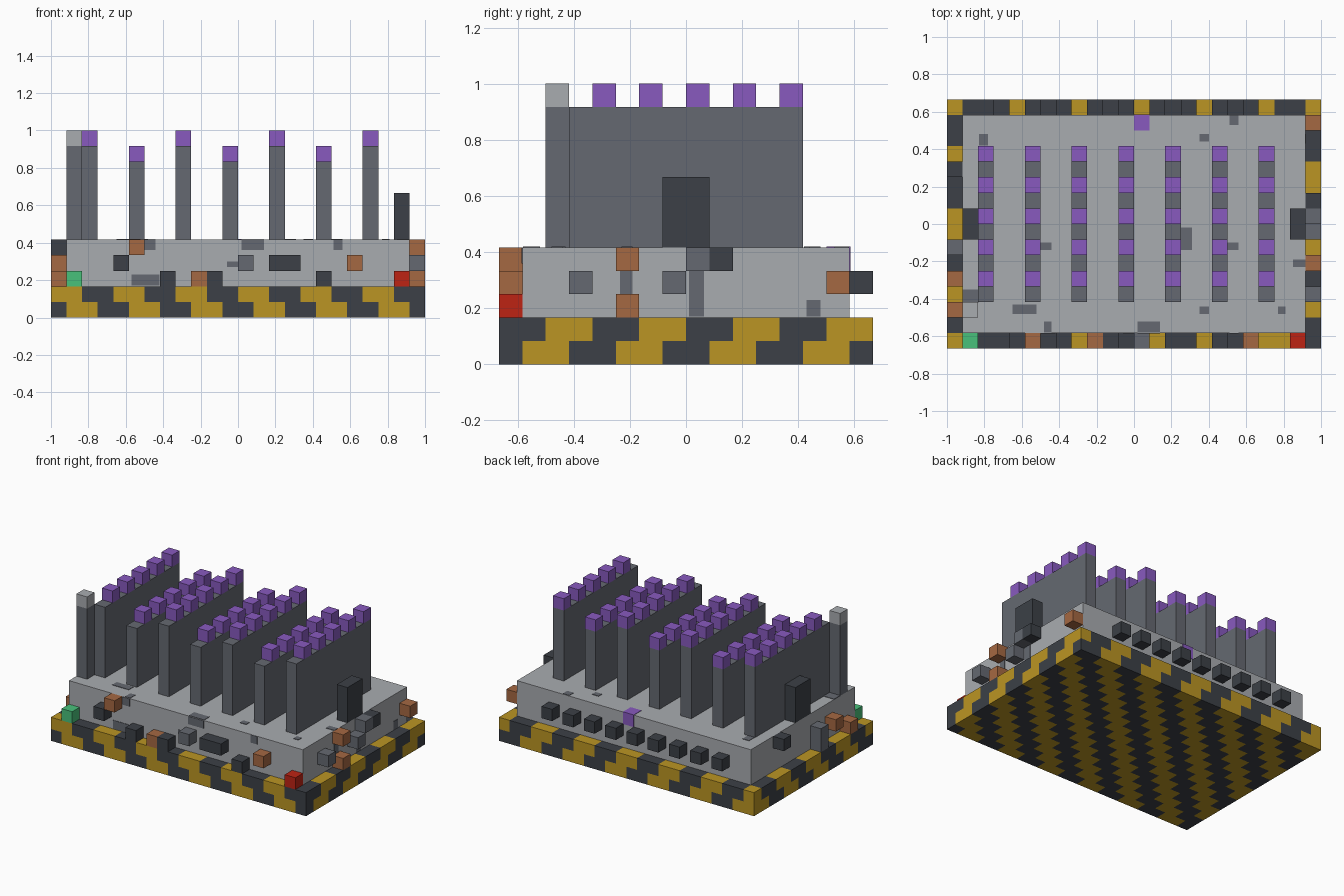
import bpy, bmesh
from mathutils import Vector

cube = bpy.data.objects.get("Cube")
if cube:
    bpy.data.objects.remove(cube, do_unlink=True)

U = 1 / 12            # one block
NX, NY = 24, 16       # footprint in blocks


def material(name, *rgb):
    lin = [((c / 255 + 0.055) / 1.055) ** 2.4 for c in rgb] + [1]
    m = bpy.data.materials.new(name)
    m.use_nodes = True
    m.diffuse_color = lin
    m.node_tree.nodes["Principled BSDF"].inputs["Base Color"].default_value = lin
    return m


LIGHT = material("light_grey", 169, 172, 176)
GREY = material("mid_grey", 101, 105, 113)
DARK = material("charcoal", 60, 64, 71)
YELLOW = material("hazard_yellow", 187, 149, 35)
PURPLE = material("purple", 136, 90, 191)
BROWN = material("copper_brown", 165, 104, 66)
RED = material("red", 190, 35, 20)
GREEN = material("green", 73, 193, 123)


def finish(bm, name, mats):
    mesh = bpy.data.meshes.new(name)
    bm.to_mesh(mesh)
    bm.free()
    for m in mats:
        mesh.materials.append(m)
    ob = bpy.data.objects.new(name, mesh)
    bpy.context.scene.collection.objects.link(ob)
    return ob


def add_box(bm, lo, hi, mat_index=0):
    lo, hi = Vector(lo), Vector(hi)
    verts = bmesh.ops.create_cube(bm, size=1)["verts"]
    for v in verts:
        v.co = (lo + hi) / 2 + v.co * (hi - lo)
    for f in {f for v in verts for f in v.link_faces}:
        f.material_index = mat_index


def place(x, y, z):
    """Block indices to model space."""
    return Vector((x - NX / 2, y - NY / 2, z)) * U


def block(name, mat, start, size=(1, 1, 1)):
    bm = bmesh.new()
    start = Vector(start)
    add_box(bm, place(*start), place(*(start + Vector(size))))
    return finish(bm, name, [mat])


# Hazard striped base: a sliced slab coloured by stepped diagonals
bm = bmesh.new()
add_box(bm, place(0, 0, 0), place(NX, NY, 2))
for axis, count in enumerate((NX, NY, 2)):
    normal = Vector((0, 0, 0))
    normal[axis] = 1
    for i in range(1, count):
        cut = Vector((0, 0, 0))
        cut[axis] = i
        bmesh.ops.bisect_plane(bm, geom=bm.verts[:] + bm.edges[:] + bm.faces[:],
                               plane_co=place(*cut), plane_no=normal)
bm.normal_update()
for f in bm.faces:
    c = (f.calc_center_median() - f.normal * U / 2) / U
    x, y, z = int(c.x + NX / 2), int(c.y + NY / 2), int(c.z)
    f.material_index = int((x - y + z - 1) % 4 < 2)
finish(bm, "striped_base", [DARK, YELLOW])

# Main body
block("body", LIGHT, (1, 1, 2), (22, 14, 3))

# Cooling fins with a row of purple tips, alternately tall and short
for n in range(7):
    x, top = 2 + 3 * n, 11 - n % 2
    block(f"fin_{n + 1}", GREY, (x, 3, 5), (1, 10, top - 5))
    bm = bmesh.new()
    for y in range(4, 13, 2):
        add_box(bm, place(x, y, top), place(x + 1, y + 1, top + 1))
    finish(bm, f"fin_tips_{n + 1}", [PURPLE])

# Corner mast and side towers
block("mast", GREY, (1, 2, 5), (1, 1, 6))
block("mast_cap", LIGHT, (1, 2, 11))
block("right_tower", DARK, (1, 7, 5), (1, 2, 3))
block("left_tower", DARK, (22, 7, 5), (1, 2, 3))

# Fittings along the front wall: x, z, colour
for x, z, mat in [(1, 2, GREEN), (4, 3, DARK), (5, 4, BROWN), (7, 2, DARK),
                  (9, 2, BROWN), (10, 2, DARK), (12, 3, GREY), (17, 2, DARK),
                  (19, 3, BROWN), (22, 2, RED)]:
    block("front_fitting", mat, (x, 0, z))
block("front_vent", DARK, (14, 0, 3), (2, 1, 1))

# Fittings along the left wall: y, z, colour
for y, z, mat in [(3, 3, GREY), (5, 4, BROWN), (5, 2, BROWN), (7, 3, GREY),
                  (8, 4, GREY), (9, 4, DARK), (14, 3, BROWN)]:
    block("left_fitting", mat, (23, y, z))

# Fittings along the right wall
for y, z, mat in [(2, 2, BROWN), (4, 3, BROWN), (11, 4, DARK)]:
    block("right_fitting", mat, (0, y, z))
block("right_pipe", GREY, (0, 6, 2), (1, 1, 2))

# Row of vents on the back wall
for x in range(3, 20, 2):
    block("back_vent", DARK, (x, 15, 3))

# Purple lamp set flush into the back edge
bm = bmesh.new()
add_box(bm, place(12, 14, 4), place(13, 15, 5) + Vector((0, .003, .003)))
finish(bm, "back_lamp", [PURPLE])

# Stain plates: low and high corner on each surface
T = 0.003
bm = bmesh.new()
for x0, x1, y0, y1 in [(-.83, -.78, .42, .48), (.35, .4, .44, .48), (.51, .56, .53, .58),
                       (.25, .31, -.14, -.02), (-.5, -.44, -.14, -.1), (.5, .56, -.14, -.1),
                       (.85, .917, -.23, -.19), (-.65, -.52, -.48, -.43),
                       (-.48, -.44, -.58, -.52), (.02, .14, -.58, -.52),
                       (.35, .4, -.48, -.44), (.77, .81, -.48, -.44),
                       (-.917, -.83, -.42, -.35)]:
    add_box(bm, (x0, y0, 5 * U - T), (x1, y1, 5 * U + T))
finish(bm, "top_stains", [GREY])

bm = bmesh.new()
for x0, x1, z0, z1 in [(-.57, -.42, .17, .23), (-.5, -.44, .36, .415), (.02, .14, .36, .415),
                       (-.06, .0, .27, .3), (.51, .56, .36, .415)]:
    add_box(bm, (x0, -7 * U - T, z0), (x1, -7 * U + T, z1))
finish(bm, "front_stains", [GREY])

bm = bmesh.new()
for y0, y1, z0, z1 in [(.01, .065, .17, .415), (-.235, -.19, .25, .34), (.43, .48, .17, .23)]:
    add_box(bm, (11 * U - T, y0, z0), (11 * U + T, y1, z1))
finish(bm, "left_stains", [GREY])
